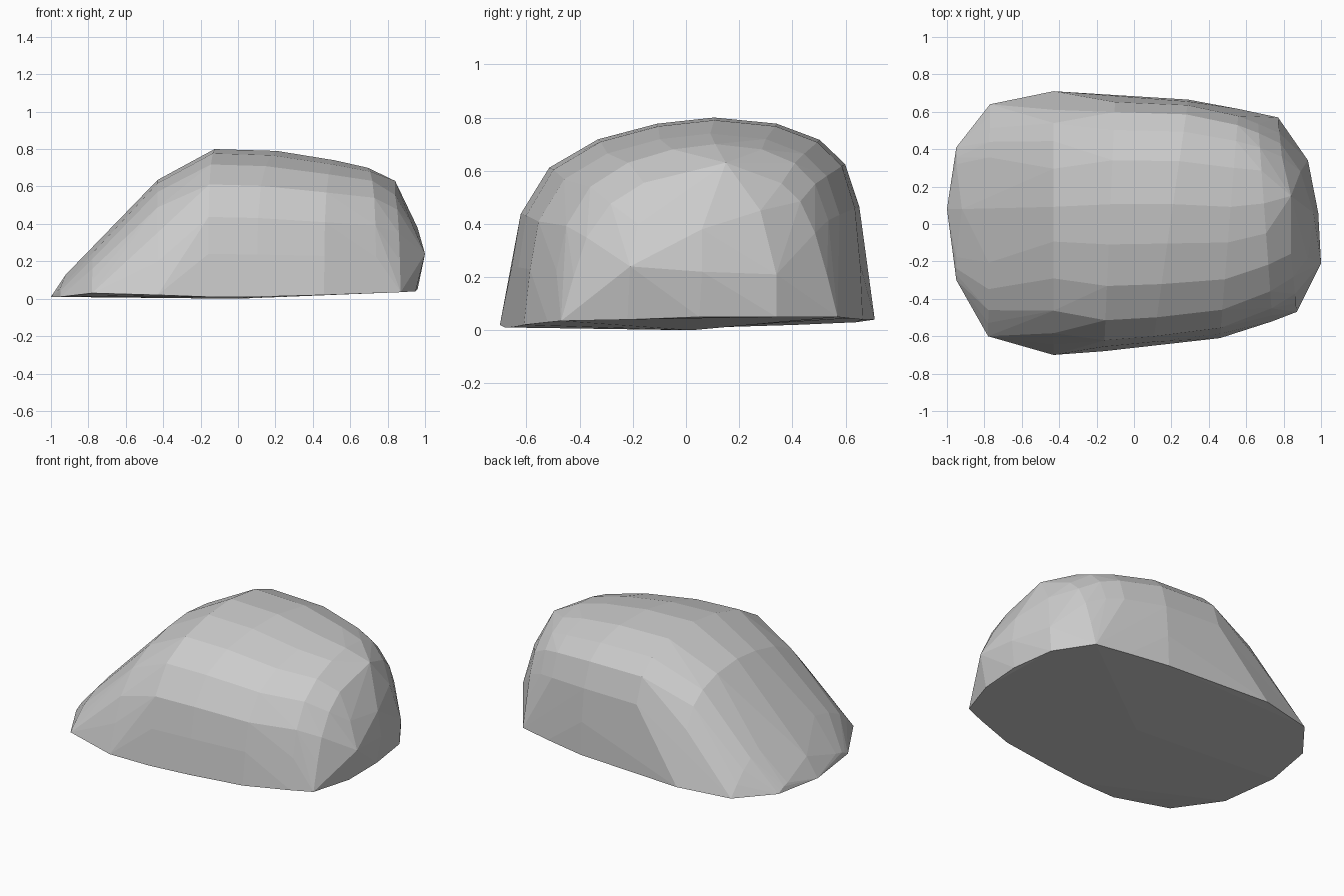
import bpy, bmesh, math

if "Cube" in bpy.data.objects:
    bpy.data.objects.remove(bpy.data.objects["Cube"])

# Shared boulder cross-section: position across the width (-1..1), height (0..1)
PROFILE = [(-1, 0), (-.97, .29), (-.925, .54), (-.77, .76), (-.5, .895), (-.17, .97),
           (.15, 1), (.5, .97), (.74, .89), (.88, .77), (.955, .56), (.985, .28), (1, 0)]

# Stations along the length: x at front, x at back, y front, y back,
# base z at front, base z at back, crest height, narrowing towards the crest
STATIONS = [(-.95, -.95, -.30, .41, .01, .02, .07, .2),
            (-.78, -.77, -.60, .64, .03, .03, .27, .3),
            (-.43, -.43, -.70, .71, .02, .04, .635, .18),
            (-.16, -.10, -.68, .69, .01, .04, .80, .02),
            (.10, .29, -.65, .665, .01, .04, .79, 0),
            (.46, .56, -.61, .615, .02, .045, .74, .03),
            (.74, .66, -.52, .59, .03, .05, .70, .1),
            (.87, .77, -.47, .57, .035, .05, .615, .22)]

bm = bmesh.new()
for xf, xb, yf, yb, zf, zb, top, narrow in STATIONS:
    for t, h in PROFILE:
        k = (t * (1 - narrow * h) + 1) / 2
        base = zf + (zb - zf) * k
        bm.verts.new((xf + (xb - xf) * k, yf + (yb - yf) * k, base + (top - base) * h))

# Low pointed toe, blunt nose and lowest underside point
for co in [(-1, .08, .01), (-.92, .08, .13),
           (.95, -.22, .04), (1, -.21, .24), (.93, -.18, .40),
           (.84, .15, .63), (.96, .06, .38), (.985, .06, .22), (.96, .05, .05),
           (.92, .34, .05), (.93, .34, .21), (.89, .28, .45),
           (0, .02, 0)]:
    bm.verts.new(co)

# Faceted shell around the stations
res = bmesh.ops.convex_hull(bm, input=bm.verts[:])
junk = {g for g in res["geom_interior"] + res["geom_unused"] if isinstance(g, bmesh.types.BMVert)}
bmesh.ops.delete(bm, geom=list(junk), context='VERTS')
bmesh.ops.dissolve_limit(bm, angle_limit=math.radians(2), verts=bm.verts[:], edges=bm.edges[:])
bmesh.ops.recalc_face_normals(bm, faces=bm.faces[:])

mesh = bpy.data.meshes.new("boulder")
bm.to_mesh(mesh)
bm.free()
boulder = bpy.data.objects.new("boulder", mesh)
bpy.context.collection.objects.link(boulder)
